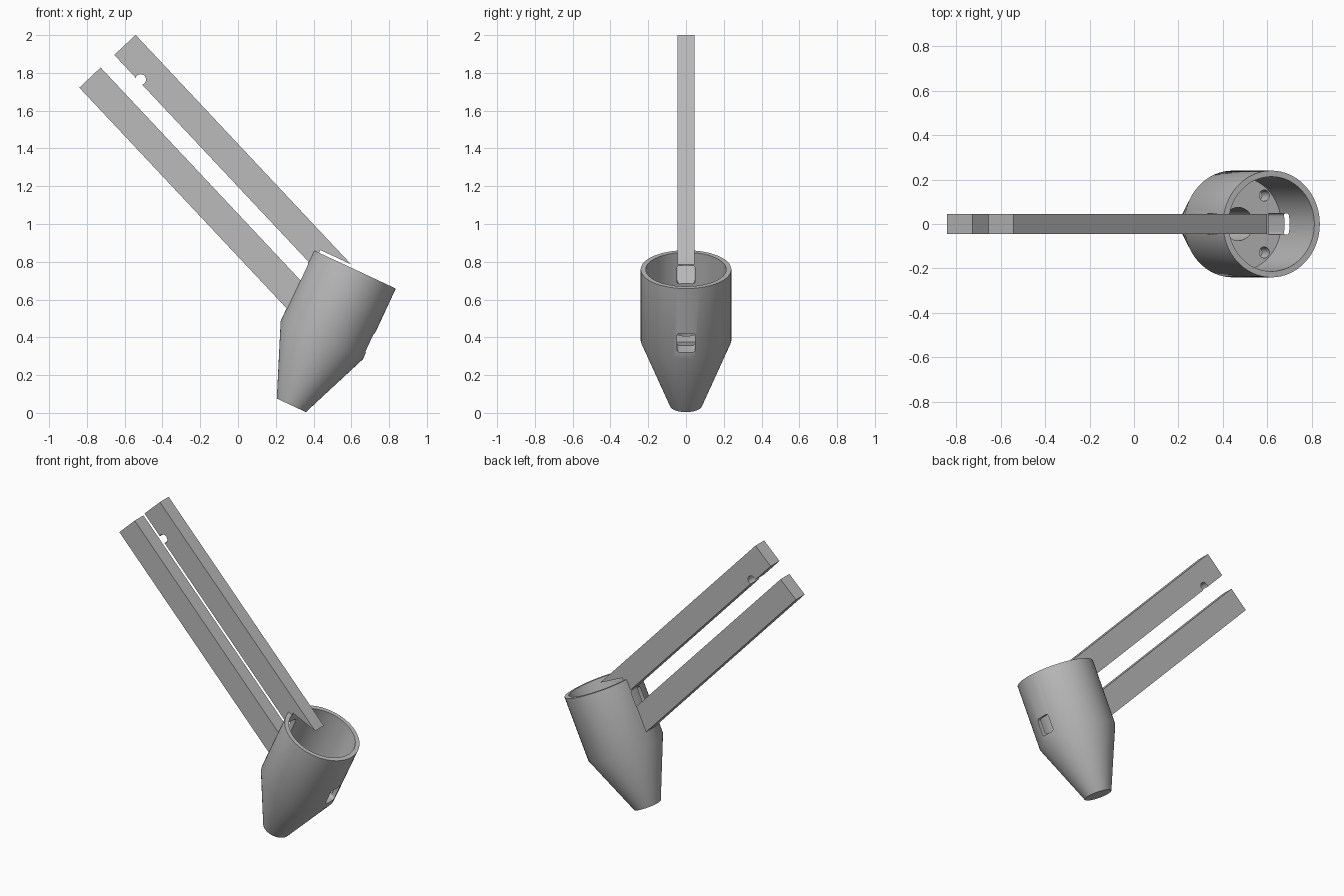
import bpy, bmesh
from math import radians, sin, cos, pi
from mathutils import Matrix, Vector

cube = bpy.data.objects.get("Cube")
if cube:
    bpy.data.objects.remove(cube)

grey = bpy.data.materials.new("plain grey")
grey.use_nodes = True
colour = (0.5, 0.5, 0.5, 1)
grey.diffuse_color = colour
grey.node_tree.nodes["Principled BSDF"].inputs["Base Color"].default_value = colour

# Frames: the cup leans to +x, the bars lean to -x
CUP = Matrix.Translation((0.2825, 0, 0.04)) @ Matrix.Rotation(radians(25), 4, 'Y')
BAR_TILT = Matrix.Rotation(radians(46.8), 4, 'Y')
FLOOR, RIM = 0.44, 0.794


def finish(name, bm, matrix):
    bmesh.ops.transform(bm, matrix=matrix, verts=bm.verts)
    bmesh.ops.recalc_face_normals(bm, faces=bm.faces)
    mesh = bpy.data.meshes.new(name)
    bm.to_mesh(mesh)
    bm.free()
    obj = bpy.data.objects.new(name, mesh)
    mesh.materials.append(grey)
    bpy.context.collection.objects.link(obj)
    return obj


def lathe(name, profile, matrix, sides=64):
    """Closed solid from (radius, height) rings, capped at both ends."""
    bm = bmesh.new()
    rings = [[bm.verts.new((r * cos(2 * pi * i / sides), r * sin(2 * pi * i / sides), h))
              for i in range(sides)] for r, h in profile]
    for a, b in zip(rings, rings[1:]):
        for i in range(sides):
            j = (i + 1) % sides
            bm.faces.new((a[i], a[j], b[j], b[i]))
    bm.faces.new(rings[0])
    bm.faces.new(rings[-1])
    return finish(name, bm, matrix)


def box(name, low, high, matrix, bevel=0):
    low, high = Vector(low), Vector(high)
    bm = bmesh.new()
    bmesh.ops.create_cube(bm, size=1)
    for v in bm.verts:
        v.co = (low + high) / 2 + v.co * (high - low)
    if bevel:
        along_x = [e for e in bm.edges if abs(e.verts[0].co.x - e.verts[1].co.x) > 0.01]
        bmesh.ops.bevel(bm, geom=along_x, offset=bevel, segments=4, profile=0.5,
                        affect='EDGES')
    return finish(name, bm, matrix)


def cut(obj, cutter):
    cutter.hide_render = True
    mod = obj.modifiers.new("cut", 'BOOLEAN')
    mod.operation = 'DIFFERENCE'
    mod.solver = 'EXACT'
    mod.object = cutter
    bpy.ops.object.select_all(action='DESELECT')
    bpy.context.view_layer.objects.active = obj
    obj.select_set(True)
    bpy.ops.object.modifier_apply(modifier=mod.name)


# Funnel-shaped cup and the two bars
cup = lathe("cup", [(0.085, 0), (0.24, 0.381), (0.24, RIM)], CUP)


def bar(name, top_corner, length):
    # top_corner is the lower-left corner of the free end
    frame = Matrix.Translation(top_corner) @ BAR_TILT
    return box(name, (0, -0.046, 0), (length, 0.046, 0.155), frame)


lower_bar = bar("lower_bar", (-0.84, 0, 1.722), 1.64)
upper_bar = bar("upper_bar", (-0.655, 0, 1.895), 1.68)

# Bore of the cup, reaching a little above the rim so it trims the bars too
bore = lathe("bore_cutter", [(0.213, FLOOR), (0.213, RIM + 0.016)], CUP)
for part in (cup, lower_bar, upper_bar):
    cut(part, bore)
cutters = [bore]

# Rounded windows: one low on the outer side, one between the bars
for low, high in (((0.15, -0.048, 0.42), (0.3, 0.048, 0.531)),
                  ((-0.3, -0.048, 0.612), (-0.15, 0.048, 0.72))):
    cutters.append(box("window_cutter", low, high, CUP, 0.014))
    cut(cup, cutters[-1])

# Central well and four screw holes in the floor
holes = [(0, 0, 0.075, 0.3)]
holes += [(sx * 0.13, sy * 0.128, 0.025, 0.08) for sx in (-1, 1) for sy in (-1, 1)]
for x, y, r, depth in holes:
    place = CUP @ Matrix.Translation((x, y, FLOOR))
    cutters.append(lathe("hole_cutter", [(r, -depth), (r, 0.02)], place, 32))
    cut(cup, cutters[-1])

# Round notch in the lower edge of the upper bar
across = Matrix.Translation((-0.515, 0, 1.765)) @ Matrix.Rotation(pi / 2, 4, 'X')
cutters.append(lathe("notch_cutter", [(0.028, -0.1), (0.028, 0.1)], across, 32))
cut(upper_bar, cutters[-1])

for c in cutters:
    bpy.data.objects.remove(c)

bpy.ops.object.select_all(action='DESELECT')
for part in (cup, lower_bar, upper_bar):
    part.select_set(True)
bpy.context.view_layer.objects.active = cup
bpy.ops.object.shade_smooth_by_angle(angle=radians(30))
